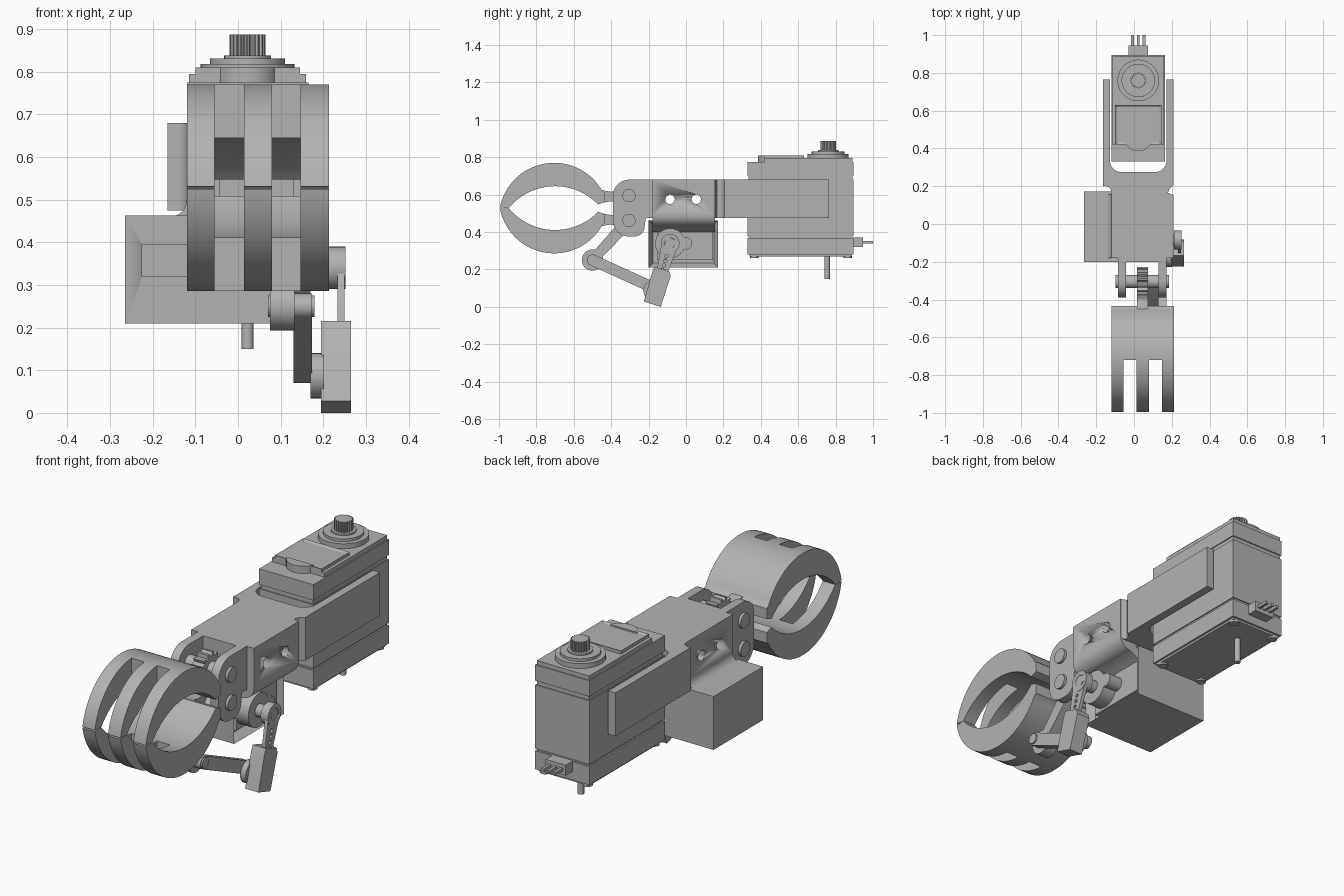
import bpy, bmesh
from math import sin, cos, pi, radians, atan2
from mathutils import Vector

if "Cube" in bpy.data.objects:
    bpy.data.objects.remove(bpy.data.objects["Cube"])

grey = bpy.data.materials.new("plain grey")
grey.use_nodes = True
grey.diffuse_color = (0.45, 0.45, 0.45, 1)
grey.node_tree.nodes["Principled BSDF"].inputs["Base Color"].default_value = (0.45, 0.45, 0.45, 1)


def finish(name, bm):
    bmesh.ops.recalc_face_normals(bm, faces=bm.faces)
    mesh = bpy.data.meshes.new(name)
    bm.to_mesh(mesh)
    bm.free()
    mesh.materials.append(grey)
    ob = bpy.data.objects.new(name, mesh)
    bpy.context.collection.objects.link(ob)
    bpy.ops.object.select_all(action='DESELECT')
    ob.select_set(True)
    bpy.context.view_layer.objects.active = ob
    bpy.ops.object.shade_smooth_by_angle(angle=radians(30))
    return ob


def prism(name, pts, axis, lo, hi, recess=None):
    """Extrude a 2D outline along an axis; recess = (border, depth) on the hi cap."""
    place = {'x': lambda a, b, t: (t, a, b),
             'y': lambda a, b, t: (a, t, b),
             'z': lambda a, b, t: (a, b, t)}[axis]
    bm = bmesh.new()
    low = [bm.verts.new(place(a, b, lo)) for a, b in pts]
    high = [bm.verts.new(place(a, b, hi)) for a, b in pts]
    bm.faces.new(low)
    cap = bm.faces.new(high)
    n = len(pts)
    for i in range(n):
        j = (i + 1) % n
        bm.faces.new((low[i], low[j], high[j], high[i]))
    if recess:
        bmesh.ops.recalc_face_normals(bm, faces=bm.faces)
        bmesh.ops.inset_region(bm, faces=[cap], thickness=recess[0])
        bmesh.ops.translate(bm, verts=cap.verts, vec=-Vector(place(0, 0, recess[1])))
    return finish(name, bm)


def rect(a0, a1, b0, b1):
    return [(a0, b0), (a1, b0), (a1, b1), (a0, b1)]


def arc(a, b, r, start, end, n=12):
    return [(a + r * cos(radians(start + (end - start) * i / n)),
             b + r * sin(radians(start + (end - start) * i / n))) for i in range(n + 1)]


def cyl(name, a, b, r, axis, lo, hi, n=32):
    return prism(name, arc(a, b, r, 0, 360 - 360 / n, n - 1), axis, lo, hi)


def toothed(name, a, b, r_in, r_out, teeth, axis, lo, hi):
    pts = []
    for i in range(teeth * 4):
        r = r_out if i % 4 < 2 else r_in
        t = 2 * pi * i / (teeth * 4)
        pts.append((a + r * cos(t), b + r * sin(t)))
    return prism(name, pts, axis, lo, hi)


def link(name, p, q, r1, r2, lo, hi):
    """Rounded bar between two points in the side plane."""
    t = atan2(q[1] - p[1], q[0] - p[0]) * 180 / pi
    return prism(name, arc(*p, r1, t + 90, t + 270) + arc(*q, r2, t - 90, t + 90), 'x', lo, hi)


def cut(ob, cutters):
    for c in cutters:
        mod = ob.modifiers.new("cut", 'BOOLEAN')
        mod.operation, mod.solver, mod.object = 'DIFFERENCE', 'EXACT', c
        bpy.context.view_layer.objects.active = ob
        bpy.ops.object.modifier_apply(modifier=mod.name)
        bpy.data.objects.remove(c)


# Large servo: case, covers and top label plate
CX, CY = 0.0225, 0.76
prism("servo_case", rect(-0.115, 0.16, 0.335, 0.89), 'z', 0.37, 0.77)
prism("servo_case_band", rect(-0.12, 0.165, 0.33, 0.895), 'z', 0.378, 0.68)
prism("servo_bottom_cover", rect(-0.12, 0.165, 0.33, 0.895), 'z', 0.28, 0.368)
prism("servo_bottom_lip", rect(-0.11, 0.155, 0.34, 0.885), 'z', 0.27, 0.28)
prism("servo_top_cover", rect(-0.12, 0.165, 0.33, 0.895), 'z', 0.70, 0.775)
prism("servo_top_step", rect(-0.115, 0.16, 0.42, 0.89), 'z', 0.775, 0.795)
prism("label_plate", rect(-0.10, 0.145, 0.42, 0.63), 'z', 0.795, 0.81, recess=(0.015, 0.007))
prism("label_tab", arc(CX, 0.46, 0.075, 200, 340), 'z', 0.775, 0.81)
cyl("output_base", CX, CY, 0.11, 'z', 0.79, 0.818, 48)
cyl("output_ring", CX, CY, 0.088, 'z', 0.818, 0.831, 48)
cyl("output_collar", CX, CY, 0.055, 'z', 0.831, 0.838)
toothed("output_spline", CX, CY, 0.036, 0.042, 20, 'z', 0.838, 0.887)
cyl("bottom_pin", CX, 0.755, 0.014, 'z', 0.15, 0.275, 20)
for x in (-0.09, 0.135):
    for y in (0.365, 0.865):
        cyl("cover_screw", x, y, 0.022, 'z', 0.262, 0.275, 20)

# Plug at the back of the large servo
prism("plug", rect(-0.03, 0.075, 0.32, 0.37), 'y', 0.89, 0.945)
for x in (-0.008, CX, 0.053):
    prism("plug_pin", rect(x - 0.007, x + 0.007, 0.338, 0.352), 'y', 0.94, 1.0)

# U bracket holding the large servo
outline = ([(-0.165, 0.765), (-0.165, 0.2)] + arc(-0.15, 0.17, 0.03, 90, 0, 6)
           + [(-0.12, 0.15), (0.21, 0.15), (0.18, 0.165), (0.19, 0.19), (0.21, 0.205),
              (0.21, 0.765), (0.172, 0.765)]
           + arc(0.112, 0.335, 0.06, 0, -90, 8) + arc(-0.067, 0.335, 0.06, 270, 180, 8)
           + [(-0.127, 0.765)])
prism("servo_bracket", outline, 'z', 0.475, 0.68)

# Middle block with flared underside and two cross holes
profile = ([(-0.12, 0.68), (0.21, 0.68)] + arc(0.15, 0.49, 0.06, 0, -90, 8)
           + [(0.10, 0.40), (-0.16, 0.40), (-0.16, 0.462)] + arc(-0.16, 0.50, 0.04, -90, 0, 8))
block = prism("middle_block", profile, 'y', -0.18, 0.155)
cut(block, [cyl("hole", y, 0.575, 0.025, 'x', -0.4, 0.4) for y in (-0.085, 0.055)])
prism("block_front", rect(-0.085, 0.17, 0.475, 0.68), 'y', -0.2, -0.17)

# Small servo housing below the middle block
box = prism("small_servo_housing", rect(-0.2, 0.172, 0.21, 0.463), 'x', -0.265, 0.12,
            recess=(0.033, 0.04))
cut(box, [prism("slot", rect(-0.225, -0.12, 0.32, 0.395), 'y', -0.3, -0.17)])
prism("small_servo_face", rect(-0.155, 0.145, 0.25, 0.42), 'x', 0.06, 0.10)
cyl("small_servo_boss", -0.085, 0.34, 0.08, 'x', 0.08, 0.17)
cyl("small_servo_gear_boss", 0.0, 0.34, 0.033, 'x', 0.08, 0.17)
cyl("small_servo_shaft", -0.085, 0.34, 0.03, 'x', 0.15, 0.225)

# Fork plates with pivot pins
MID = 0.528
PY = -0.305
fork = (arc(PY, 0.595, 0.085, 90, 180, 8) + arc(PY, 0.461, 0.085, 180, 270, 8)
        + arc(-0.275, 0.43, 0.054, 270, 360, 6) + [(-0.215, 0.475), (-0.17, 0.475), (-0.17, 0.68)])
for x in (-0.085, 0.13):
    prism("fork_plate", fork, 'x', x, x + 0.042)
for z in (0.595, 0.461):
    cyl("pivot_pin", PY, z, 0.035, 'x', -0.098, 0.185)


# Mirrored gripper fingers: slotted prongs, palm, neck and toothed hub
def outer(a, b):
    return arc(-0.705, 0.475, 0.295, a, b, 20)


def inner(a, b):
    return arc(-0.70, 0.325, 0.32, a, b, 20)


palm = outer(93, 30) + [(-0.435, 0.61), (-0.435, 0.56)] + inner(44, 93.6)
prong = outer(169, 93) + inner(93.6, 140.6)
neck = [(-0.47, 0.628), (-0.43, 0.62), (-0.40, 0.615), (-0.34, 0.64),
        (-0.34, 0.56), (-0.40, 0.565), (-0.43, 0.56), (-0.47, 0.55)]
for side in ("upper", "lower"):
    def flip(pts):
        return pts if side == "upper" else [(a, 2 * MID - b) for a, b in pts]
    prism(side + "_palm", flip(palm), 'x', -0.12, 0.213)
    for x0, x1 in ((-0.12, -0.055), (0.014, 0.08), (0.147, 0.213)):
        prism(side + "_prong", flip(prong), 'x', x0, x1)
    prism(side + "_neck", flip(neck), 'x', 0.017, 0.075)
    hub = flip([(PY, 0.595)])[0]
    toothed(side + "_gear", *hub, 0.06, 0.077, 14, 'x', 0.017, 0.075)

# Linkage: lever on the lower finger, push rod, end block and servo horn
elbow = (-0.5, 0.25)
link("finger_lever", (PY, 0.461), elbow, 0.035, 0.025, 0.075, 0.13)
cyl("lever_eye", *elbow, 0.057, 'x', 0.075, 0.132)
cyl("elbow_pin", *elbow, 0.025, 'x', 0.07, 0.18)
link("push_rod", elbow, (-0.17, 0.1), 0.03, 0.03, 0.13, 0.173)
cyl("rod_pin", -0.175, 0.087, 0.053, 'x', 0.17, 0.2)
prism("end_block", [(-0.18, 0.19), (-0.168, 0.215), (-0.09, 0.19), (-0.082, 0.165),
                    (-0.135, 0.0), (-0.225, 0.028)], 'x', 0.195, 0.265)
horn = link("servo_horn", (-0.085, 0.34), (-0.132, 0.17), 0.045, 0.028, 0.233, 0.25)
cut(horn, [cyl("hole", -0.085 - 0.047 * t, 0.34 - 0.17 * t, 0.009, 'x', 0.2, 0.3, 12)
           for t in (0.4, 0.55, 0.7, 0.85)])
hub = cyl("horn_hub", -0.085, 0.34, 0.05, 'x', 0.213, 0.252)
cut(hub, [cyl("hole", -0.085, 0.34, 0.028, 'x', 0.235, 0.3, 24)])
